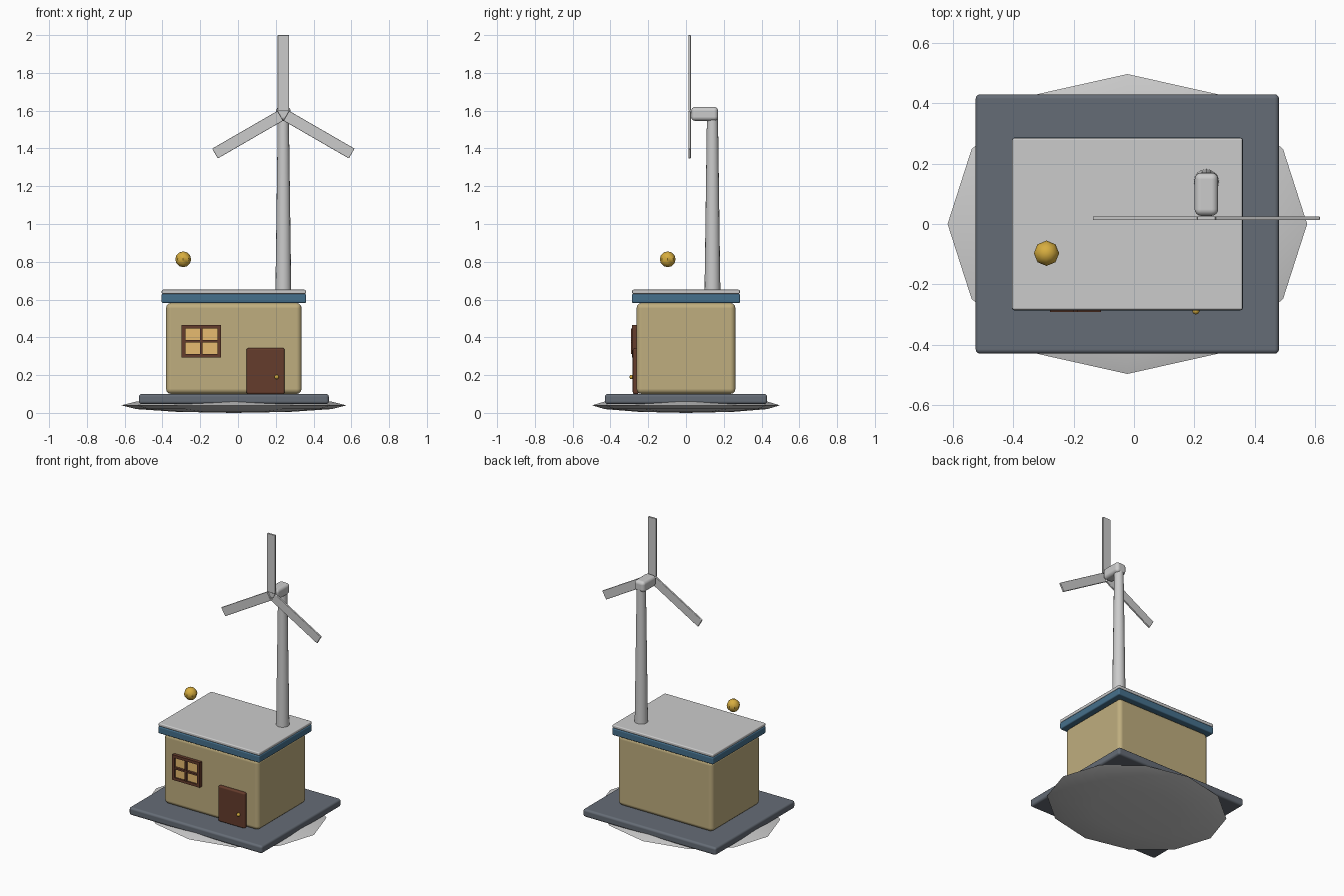
import bpy, math
from mathutils import Matrix

if "Cube" in bpy.data.objects:
    bpy.data.objects.remove(bpy.data.objects["Cube"])

CX = -0.022  # shared centre of the ground, base, house and roof


def material(name, rgb):
    m = bpy.data.materials.new(name)
    m.diffuse_color = (*rgb, 1)
    m.use_nodes = True
    m.node_tree.nodes["Principled BSDF"].inputs["Base Color"].default_value = m.diffuse_color
    return m


TAN = material("tan", (0.52, 0.42, 0.21))
BLUE = material("blue", (0.06, 0.16, 0.26))
SLATE = material("slate", (0.13, 0.15, 0.18))
BROWN = material("brown", (0.13, 0.045, 0.025))
GLOW = material("glow", (0.80, 0.50, 0.16))
GOLD = material("gold", (0.68, 0.42, 0.05))


def finish(ob, name, mat=None, bevel=0, segments=3):
    ob.name = name
    if mat:
        ob.data.materials.append(mat)
    bpy.ops.object.transform_apply(location=False, rotation=False, scale=True)
    bpy.ops.object.shade_smooth_by_angle(angle=math.radians(40))
    if bevel:
        b = ob.modifiers.new("bevel", "BEVEL")
        b.width, b.segments = bevel, segments
        b.harden_normals = True
    return ob


def box(name, x, y, z, mat=None, bevel=0, segments=3):
    """Box from (min, max) pairs."""
    bpy.ops.mesh.primitive_cube_add(size=1, location=[(a + b) / 2 for a, b in (x, y, z)])
    ob = bpy.context.object
    ob.scale = [b - a for a, b in (x, y, z)]
    return finish(ob, name, mat, bevel, segments)


def ball(name, loc, size, segs, rings, mat=None):
    bpy.ops.mesh.primitive_uv_sphere_add(segments=segs, ring_count=rings, location=loc)
    ob = bpy.context.object
    ob.scale = size
    finish(ob, name, mat)
    bpy.ops.object.shade_smooth()
    return ob


def centred(hx):
    return (CX - hx, CX + hx)


# Flattened ground and base slab
ball("ground", (CX, 0, 0.04), (0.596, 0.497, 0.04), 12, 6)
box("base_slab", centred(0.503), (-0.43, 0.43), (0.047, 0.1), SLATE, 0.015)

# House body and layered roof
box("house_walls", centred(0.359), (-0.262, 0.262), (0.1, 0.582), TAN, 0.028)
box("roof_trim", centred(0.383), (-0.286, 0.286), (0.582, 0.63), BLUE, 0.008)
box("roof_top", centred(0.382), (-0.285, 0.285), (0.63, 0.652), None, 0.007)

# Door and knob
box("door", (0.045, 0.247), (-0.282, -0.25), (0.1, 0.343), BROWN, 0.01)
ball("door_knob", (0.205, -0.288, 0.19), (0.012,) * 3, 10, 8, GOLD)

# Window: glass, frame and cross bars
wx, wz, w, h, t = -0.194, 0.379, 0.104, 0.086, 0.019
box("window_glass", (wx - w + 0.005, wx + w - 0.005), (-0.276, -0.25),
    (wz - h + 0.005, wz + h - 0.005), GLOW)
for side, s in (("left", -1), ("right", 1)):
    xs = sorted((wx + s * w, wx + s * (w - t)))
    box("window_frame_" + side, xs, (-0.285, -0.25), (wz - h, wz + h), BROWN)
for side, s in (("bottom", -1), ("top", 1)):
    zs = sorted((wz + s * h, wz + s * (h - t)))
    box("window_frame_" + side, (wx - w + t, wx + w - t), (-0.285, -0.25), zs, BROWN)
box("window_bar_vertical", (wx - 0.006, wx + 0.006), (-0.292, -0.27),
    (wz - h + t, wz + h - t), BROWN)
box("window_bar_horizontal", (wx - w + t, wx + w - t), (-0.292, -0.27),
    (wz - 0.006, wz + 0.006), BROWN)

# Floating golden ball
ball("golden_ball", (-0.29, -0.097, 0.813), (0.042,) * 3, 8, 6, GOLD)

# Turbine tower and nacelle
TX, TZ = 0.24, 1.582
bpy.ops.mesh.primitive_cone_add(vertices=16, radius1=0.042, radius2=0.029, depth=0.95,
                                location=(TX, 0.14, 1.115))
finish(bpy.context.object, "turbine_tower", None, 0.006, 2)
box("nacelle", (TX - 0.039, TX + 0.039), (0.027, 0.17), (1.546, 1.62), None, 0.022, 4)

# Three blades around the hub
for i in range(3):
    blade = box(f"blade_{i + 1}", (-0.03, 0.03), (-0.0065, 0.0065), (-0.2, 0.2), None, 0.002, 1)
    blade.data.transform(Matrix.Translation((0, 0, 0.218)))
    blade.location = (TX, 0.019, TZ)
    blade.rotation_euler = (0, i * math.tau / 3, 0)
